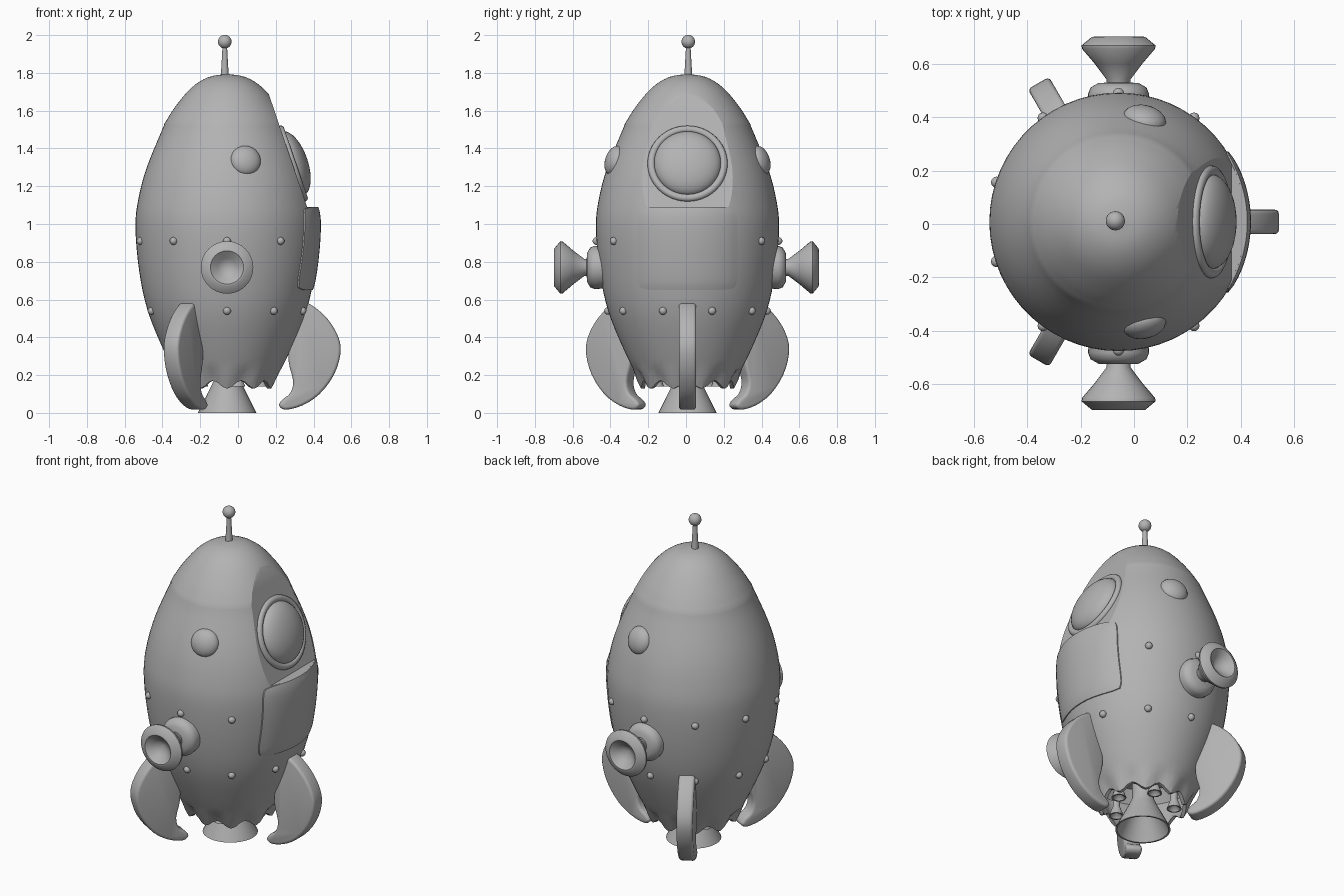
import bpy, bmesh, math
from mathutils import Matrix, Vector

if "Cube" in bpy.data.objects:
    bpy.data.objects.remove(bpy.data.objects["Cube"])

CX, CY = -0.058, 0.008          # axis of the rocket
AXIS = Matrix.Translation((CX, CY, 0))

grey = bpy.data.materials.new("plain grey")
grey.use_nodes = True
grey.diffuse_color = (0.45, 0.45, 0.45, 1)
grey.node_tree.nodes["Principled BSDF"].inputs["Base Color"].default_value = grey.diffuse_color


def finish(bm, name, matrix=None, angle=40):
    bmesh.ops.recalc_face_normals(bm, faces=bm.faces)
    mesh = bpy.data.meshes.new(name)
    bm.to_mesh(mesh)
    bm.free()
    mesh.materials.append(grey)
    obj = bpy.data.objects.new(name, mesh)
    bpy.context.collection.objects.link(obj)
    if matrix:
        obj.matrix_world = matrix
    smooth(obj, angle)
    return obj


def smooth(obj, angle=40):
    bpy.ops.object.select_all(action="DESELECT")
    obj.select_set(True)
    bpy.context.view_layer.objects.active = obj
    bpy.ops.object.shade_smooth_by_angle(angle=math.radians(angle))


def curve_through(pts, steps=4):
    """Smooth Catmull-Rom path through a few points."""
    p = [Vector(q) for q in pts]
    p = [p[0] * 2 - p[1]] + p + [p[-1] * 2 - p[-2]]
    out = []
    for a, b, c, d in zip(p, p[1:], p[2:], p[3:]):
        for i in range(steps):
            t = i / steps
            out.append((b * 2 + (c - a) * t + (a * 2 - b * 5 + c * 4 - d) * t ** 2
                        + (b * 3 - a - c * 3 + d) * t ** 3) / 2)
    return out + [p[-2]]


def lathe(name, profile, matrix, sides=32, edit=None, angle=40):
    """Revolve (radius, height) points around local z."""
    bm = bmesh.new()
    verts = [bm.verts.new((max(r, 0), 0, h)) for r, h in profile]
    edges = [bm.edges.new(pair) for pair in zip(verts, verts[1:])]
    bmesh.ops.spin(bm, geom=verts + edges, cent=(0, 0, 0), axis=(0, 0, 1),
                   angle=math.tau, steps=sides, use_duplicate=False)
    bmesh.ops.remove_doubles(bm, verts=bm.verts, dist=0.0005)
    if edit:
        for v in bm.verts:
            edit(v)
    return finish(bm, name, matrix, angle)


def ball(name, matrix, radius, sides=24):
    bm = bmesh.new()
    bmesh.ops.create_uvsphere(bm, u_segments=sides, v_segments=sides // 2, radius=radius)
    return finish(bm, name, matrix)


def facing(location, normal):
    """Matrix whose local z points along the normal."""
    turn = Vector(normal).to_track_quat("Z", "Y").to_matrix().to_4x4()
    return Matrix.Translation(location) @ turn


# Hull: smooth egg with a softly creased nose and a scalloped hollow skirt
belly = curve_through([(0.245, 0.15), (0.335, 0.33), (0.42, 0.54), (0.465, 0.75),
                       (0.485, 0.98), (0.47, 1.13), (0.425, 1.3), (0.335, 1.52)])
nose = curve_through([(0.332, 1.53), (0.275, 1.62), (0.19, 1.72), (0.1, 1.777), (0, 1.795)])
outer = belly + nose
inner = [(0, 0.42), (0.25, 0.4), (0.3, 0.33), (0.225, 0.15)]


def hull_radius(z):
    for a, b in zip(outer, outer[1:]):
        if a.y <= z <= b.y:
            return a.x + (b.x - a.x) * (z - a.y) / (b.y - a.y)
    return 0


def scallop(v):
    if v.co.z < 0.2:
        v.co.z += 0.022 * math.cos(10 * math.atan2(v.co.y, v.co.x))


hull = lathe("hull", inner + [tuple(p) for p in outer], AXIS, 60, scallop)

# Flat sloping window bay sliced out of the hull
bm = bmesh.new()
bay = [bm.verts.new((x, -0.45, z)) for x, z in
       [(0.125, 1.8), (0.366, 1.09), (0.7, 1.09), (0.7, 1.8)]]
face = bm.faces.new(bay)
ext = bmesh.ops.extrude_face_region(bm, geom=[face])
bmesh.ops.translate(bm, vec=(0, 0.92, 0),
                    verts=[g for g in ext["geom"] if isinstance(g, bmesh.types.BMVert)])
cutter = finish(bm, "window_bay_cutter")
cutter.hide_render = True
cutter.hide_set(True)
cut = hull.modifiers.new("window bay", "BOOLEAN")
cut.operation, cut.solver, cut.object = "DIFFERENCE", "EXACT", cutter
depsgraph = bpy.context.evaluated_depsgraph_get()
hull.data = bpy.data.meshes.new_from_object(hull.evaluated_get(depsgraph))
hull.modifiers.clear()
bpy.data.objects.remove(cutter)
smooth(hull, 25)

# Main window: raised ring and shallow dome
window = facing((0.29, CY, 1.32), (0.947, 0, 0.322))
ring = [(0.192 + 0.02 * math.cos(a), 0.018 * math.sin(a))
        for a in [i * math.tau / 10 for i in range(11)]]
lathe("window_ring", ring, window, 48)
ball("window_dome", window @ Matrix.Diagonal((1, 1, 0.45, 1)), 0.178, 40)

# Door panel hugging the hull below the window
bm = bmesh.new()
bmesh.ops.create_grid(bm, x_segments=20, y_segments=20, size=1)
for v in bm.verts:
    u, w = v.co.x, v.co.y
    y = 0.265 * u * (1 - 0.06 * w ** 8)
    z = 0.87 + 0.22 * w * (1 - 0.06 * u ** 8)
    lift = 0.012 * (1 - 0.5 * max(abs(u), abs(w)) ** 10)
    v.co = (math.sqrt(hull_radius(z) ** 2 - y * y) + lift, y, z)
ext = bmesh.ops.extrude_face_region(bm, geom=bm.faces[:])
bmesh.ops.translate(bm, vec=(-0.05, 0, 0),
                    verts=[g for g in ext["geom"] if isinstance(g, bmesh.types.BMVert)])
finish(bm, "door_panel", AXIS)

# Side portholes, flanges and horn thrusters
flange = [(0, 0.43), (0.11, 0.43), (0.115, 0.485), (0.105, 0.51), (0.075, 0.527), (0, 0.53)]
horn = [(0, 0.5), (0.042, 0.5), (0.045, 0.54), (0.09, 0.6), (0.137, 0.655), (0.139, 0.668),
        (0.1, 0.7), (0.088, 0.701), (0.05, 0.67), (0, 0.635)]
for side, s in (("right", -1), ("left", 1)):
    out = facing((CX, CY * 0.3, 0.77), (0, s, 0))
    lathe(side + "_flange", flange, out)
    lathe(side + "_horn", horn, out)
    port = facing((0.04, CY + s * 0.385, 1.335), (0.25, s, 0.33))
    ball(side + "_porthole", port @ Matrix.Diagonal((1, 1, 0.6, 1)), 0.082)

# Two rows of rivets, left out where the door is
for row, z in (("upper", 0.91), ("lower", 0.54)):
    for i in range(10):
        a = math.radians(18 + 36 * i)
        if row == "upper" and math.cos(a) > 0.9:
            continue
        r = hull_radius(z)
        spot = Matrix.Translation((r * math.cos(a), r * math.sin(a), z))
        ball(f"{row}_rivet_{i + 1}", AXIS @ spot, 0.021, 12)

# Three curved fins
outline = curve_through([(0.36, 0.595), (0.44, 0.575), (0.53, 0.5), (0.59, 0.4), (0.6, 0.31),
                         (0.565, 0.2), (0.49, 0.1), (0.4, 0.04), (0.31, 0.017), (0.275, 0.04),
                         (0.295, 0.072), (0.335, 0.105), (0.35, 0.17), (0.325, 0.28),
                         (0.33, 0.45)], 3)
for i in range(3):
    bm = bmesh.new()
    face = bm.faces.new([bm.verts.new((p.x, -0.046, p.y)) for p in outline])
    ext = bmesh.ops.extrude_face_region(bm, geom=[face])
    bmesh.ops.translate(bm, vec=(0, 0.092, 0),
                        verts=[g for g in ext["geom"] if isinstance(g, bmesh.types.BMVert)])
    rims = [e for e in bm.edges if abs(e.verts[0].co.y - e.verts[1].co.y) < 0.01]
    bmesh.ops.bevel(bm, geom=rims, offset=0.016, segments=3, profile=0.5, affect="EDGES")
    finish(bm, f"fin_{i + 1}", AXIS @ Matrix.Rotation(math.radians(120 * i), 4, "Z"))

# Main exhaust bell with small nozzles around it
bell = [(0.06, 0.41), (0.06, 0.2), (0.08, 0.15), (0.115, 0.08), (0.155, 0.0),
        (0.145, 0.0), (0.105, 0.08), (0.06, 0.16), (0, 0.18)]
lathe("main_exhaust", bell, AXIS)
small = [(0.02, 0.41), (0.02, 0.2), (0.042, 0.14), (0.034, 0.14), (0, 0.19)]
for i in range(5):
    a = math.radians(72 * i)
    spot = Matrix.Translation((0.175 * math.cos(a), 0.175 * math.sin(a), 0))
    lathe(f"small_nozzle_{i + 1}", small, AXIS @ spot, 16)

# Antenna on the nose
tip = Matrix.Translation((-0.07, 0.012, 0))
lathe("antenna_rod", [(0.024, 1.76), (0.02, 1.8), (0.012, 1.94)], tip, 16)
ball("antenna_ball", tip @ Matrix.Translation((0, 0, 1.965)), 0.036)
